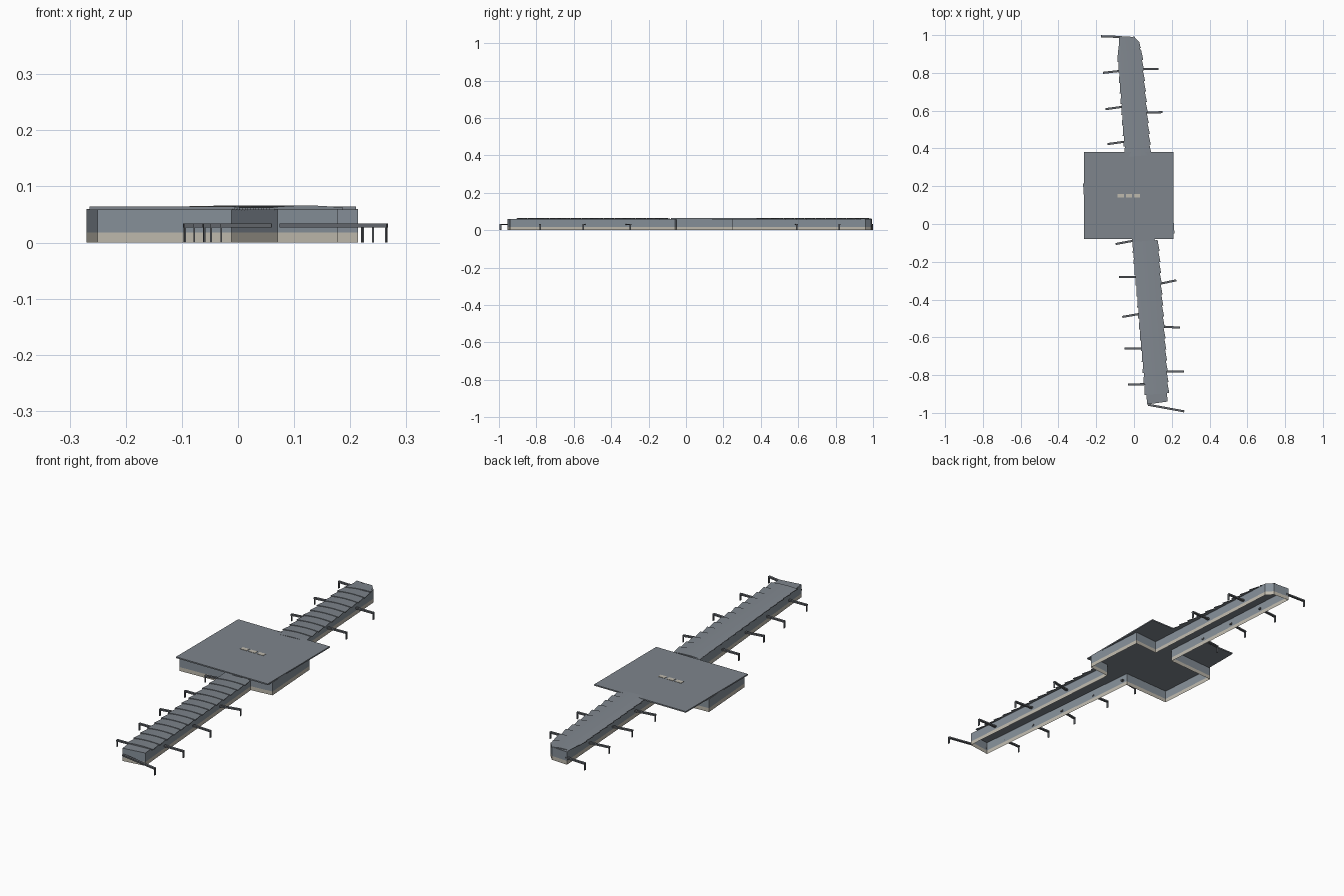
import bpy, bmesh
from math import atan2
from mathutils import Vector, Matrix

if "Cube" in bpy.data.objects:
    bpy.data.objects.remove(bpy.data.objects["Cube"])


def material(name, color):
    m = bpy.data.materials.new(name)
    m.use_nodes = True
    m.diffuse_color = (*color, 1)
    m.node_tree.nodes["Principled BSDF"].inputs["Base Color"].default_value = (*color, 1)
    return m


ROOF = material("slate roof", (0.21, 0.235, 0.265))
GLASS = material("blue grey glazing", (0.24, 0.28, 0.32))
STONE = material("pale stone", (0.52, 0.49, 0.42))
METAL = material("dark metal", (0.12, 0.13, 0.145))

EAVE = 0.058    # top of the walls
PLINTH = 0.018  # top of the stone band


def finish(bm, name, *mats):
    mesh = bpy.data.meshes.new(name)
    bm.to_mesh(mesh)
    bm.free()
    for m in mats:
        mesh.materials.append(m)
    ob = bpy.data.objects.new(name, mesh)
    bpy.context.collection.objects.link(ob)
    return ob


def add_box(bm, center, size, angle=0):
    mat = (Matrix.Translation(center) @ Matrix.Rotation(angle, 4, "Z")
           @ Matrix.Diagonal((*size, 1)))
    bmesh.ops.create_cube(bm, size=1, matrix=mat)


def box(name, center, size, mat):
    bm = bmesh.new()
    add_box(bm, center, size)
    return finish(bm, name, mat)


# Footprint of the hall with its two long piers, counter-clockwise
OUTLINE = [(-.25, -.075), (-.012, -.065), (.07, -.955), (.178, -.94),
           (.108, -.06), (.214, -.05), (.195, .25), (.073, .24),
           (.03, .96), (.002, .99), (-.08, .995), (-.03, .23), (-.27, .215)]

# Walls: stone band below, glazing above
bm = bmesh.new()
rings = [[bm.verts.new((x, y, z)) for x, y in OUTLINE] for z in (0, PLINTH, EAVE)]
for level in range(2):
    low, high = rings[level], rings[level + 1]
    for i in range(len(OUTLINE)):
        j = (i + 1) % len(OUTLINE)
        bm.faces.new((low[i], low[j], high[j], high[i])).material_index = level
finish(bm, "terminal_walls", STONE, GLASS)

# Flat deck closing the walls
bm = bmesh.new()
deck = bm.faces.new([bm.verts.new((x, y, EAVE)) for x, y in OUTLINE])
top = bmesh.ops.extrude_face_region(bm, geom=[deck], use_keep_orig=True)["geom"]
bmesh.ops.translate(bm, vec=(0, 0, 0.002),
                    verts=[v for v in top if isinstance(v, bmesh.types.BMVert)])
bmesh.ops.recalc_face_normals(bm, faces=bm.faces)
finish(bm, "roof_deck", ROOF)

# Square hall roof and its skylights
box("hall_roof", (-.0275, .15, .061), (.475, .46, .006), ROOF)
for i in range(3):
    box(f"skylight_{i + 1}", (-.07 + i * .043, .15, .0645), (.033, .02, .002), STONE)


def pier_roof(name, start, end, half_start, half_end, count):
    """Overlapping arched roof bays, each one dropping to the north."""
    bm = bmesh.new()
    start, end = Vector(start), Vector(end)
    side = Vector((end - start).normalized().yx)
    side.y *= -1
    steps = 8
    for k in range(count):
        loops = []
        for f, flare, lift in ((k / count, 1, .003), ((k + 1) / count, .9, .0005)):
            mid = start.lerp(end, f)
            half = (half_start + (half_end - half_start) * f) * flare
            arch = []
            for s in range(steps + 1):
                t = 2 * s / steps - 1
                p = mid + side * half * t
                arch.append(bm.verts.new((p.x, p.y, EAVE + .001 + lift + .004 * (1 - t * t))))
            for t in (1, -1):
                p = mid + side * half * t
                arch.append(bm.verts.new((p.x, p.y, EAVE)))
            loops.append(arch)
        a, b = loops
        n = len(a)
        for i in range(n):
            j = (i + 1) % n
            bm.faces.new((a[i], a[j], b[j], b[i]))
        bm.faces.new(a)
        bm.faces.new(b)
    bmesh.ops.recalc_face_normals(bm, faces=bm.faces)
    finish(bm, name, ROOF)


pier_roof("south_pier_roof", (.121, -.9), (.06, -.09), .066, .072, 14)
pier_roof("north_pier_roof", (.021, .36), (-.024, .92), .073, .068, 10)
pier_roof("north_pier_tip_roof", (-.024, .92), (-.037, .985), .062, .045, 1)

# Boarding bridges: wall end, then outer end standing on a leg
BRIDGES = [((-.07, .99), (-.175, .994)), ((-.06, .812), (-.165, .8)),
           ((-.05, .622), (-.15, .608)), ((-.04, .437), (-.14, .423)),
           ((.035, .82), (.13, .82)), ((.05, .589), (.15, .592)),
           ((0, -.088), (-.097, -.106)), ((.01, -.28), (-.08, -.28)),
           ((.03, -.476), (-.062, -.492)), ((.045, -.66), (-.05, -.66)),
           ((.06, -.848), (-.032, -.85)), ((.13, -.318), (.224, -.298)),
           ((.148, -.543), (.243, -.549)), ((.165, -.78), (.266, -.78)),
           ((.075, -.957), (.266, -.992))]
for i, (inner, outer) in enumerate(BRIDGES):
    inner, outer = Vector(inner), Vector(outer)
    run = outer - inner
    angle = atan2(run.y, run.x)
    bm = bmesh.new()
    add_box(bm, (*(inner + outer) / 2, .030), (run.length, .011, .007), angle)
    foot = outer - run.normalized() * .002
    add_box(bm, (*foot, .0135), (.003, .009, .027), angle)
    finish(bm, f"boarding_bridge_{i + 1}", METAL)
